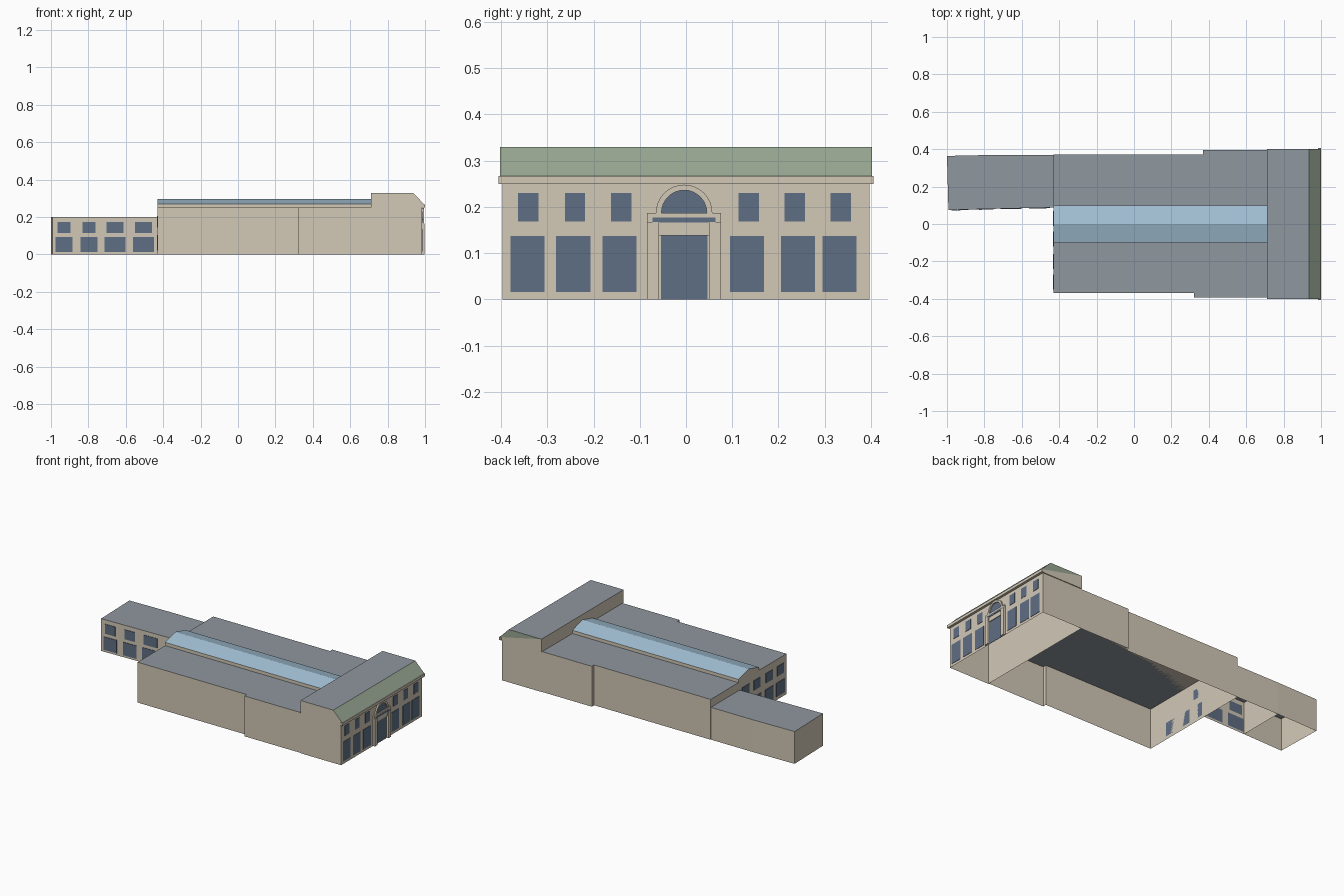
import bpy, bmesh, math
from mathutils import Vector

cube = bpy.data.objects.get("Cube")
if cube:
    bpy.data.objects.remove(cube)


def material(name, rgb):
    m = bpy.data.materials.new(name)
    lin = [((c / 255 + 0.055) / 1.055) ** 2.4 for c in rgb]
    m.use_nodes = True
    m.diffuse_color = (*lin, 1)
    m.node_tree.nodes["Principled BSDF"].inputs["Base Color"].default_value = (*lin, 1)
    return m


stone = material("warm stone", (210, 200, 182))
slate = material("slate roof", (143, 151, 159))
glass = material("skylight glass", (162, 191, 211))
pane = material("window blue", (95, 111, 132))
copper = material("green copper", (152, 167, 147))


def finish(name, bm, *mats):
    mesh = bpy.data.meshes.new(name)
    bm.normal_update()
    bm.to_mesh(mesh)
    bm.free()
    for m in mats:
        mesh.materials.append(m)
    ob = bpy.data.objects.new(name, mesh)
    bpy.context.collection.objects.link(ob)
    return ob


def add_prism(bm, points, offset):
    """Closed solid: a flat outline swept along an offset."""
    base = [bm.verts.new(p) for p in points]
    top = [bm.verts.new(Vector(p) + Vector(offset)) for p in points]
    faces = [bm.faces.new(base), bm.faces.new(top)]
    for i in range(len(base)):
        j = (i + 1) % len(base)
        faces.append(bm.faces.new((base[i], base[j], top[j], top[i])))
    bmesh.ops.recalc_face_normals(bm, faces=faces)


def prisms(name, outlines, offset, mat):
    bm = bmesh.new()
    for o in outlines:
        add_prism(bm, o, offset)
    return finish(name, bm, mat)


def shell(name, plan, height, open_sides=(), roof=True):
    """Walls and flat roof over a counter-clockwise plan, no floor."""
    bm = bmesh.new()
    low = [bm.verts.new((x, y, 0)) for x, y in plan]
    top = [bm.verts.new((x, y, height)) for x, y in plan]
    for i in range(len(plan)):
        j = (i + 1) % len(plan)
        if i not in open_sides:
            bm.faces.new((low[i], low[j], top[j], top[i]))
    if roof:
        bm.faces.new(top).material_index = 1
    return finish(name, bm, stone, slate)


def rect_x(x, y0, y1, z0, z1):
    return [(x, y0, z0), (x, y1, z0), (x, y1, z1), (x, y0, z1)]


EAVE, FACE = 0.25, 0.985

# Main hall, with a wider bay next to the head building
shell("main_hall", [(-0.43, -0.37), (0.32, -0.37), (0.32, -0.393), (0.71, -0.393),
                    (0.71, 0.395), (0.37, 0.395), (0.37, 0.372), (-0.43, 0.372)],
      EAVE, open_sides=(3,))
shell("head_walls", [(0.71, -0.397), (FACE, -0.397), (FACE, 0.397), (0.71, 0.397)],
      EAVE, roof=False)

# Rear annex in two slightly tapering boxes
shell("annex_inner", [(-0.72, 0.082), (-0.43, 0.088), (-0.43, 0.37), (-0.72, 0.37)],
      0.2, open_sides=(1, 3))
shell("annex_outer", [(-0.992, 0.075), (-0.72, 0.082), (-0.72, 0.37), (-1.0, 0.364)], 0.2)

# Skylight: low curb with a glazed gable
bm = bmesh.new()
add_prism(bm, [(-0.43, -0.1, EAVE), (-0.43, 0.1, EAVE), (-0.43, 0.1, 0.27),
               (-0.43, 0, 0.297), (-0.43, -0.1, 0.27)], (1.14, 0, 0))
for f in bm.faces:
    if f.normal.z > 0.5:
        f.material_index = 1
finish("skylight", bm, stone, glass)

# Attic of the head building with a sloping green front
bm = bmesh.new()
add_prism(bm, [(0.71, -0.402, EAVE), (0.99, -0.402, EAVE), (0.997, -0.402, 0.267),
               (0.935, -0.402, 0.33), (0.71, -0.402, 0.33)], (0, 0.804, 0))
far = [v for v in bm.verts if v.co.y > 0]
back_top = next(v for v in far if v.co.x < 0.72 and v.co.z > 0.3)
front_low = next(v for v in far if v.co.x > 0.995)
bmesh.ops.connect_verts(bm, verts=[back_top, front_low])
bm.normal_update()
for f in bm.faces:
    n, c = f.normal, f.calc_center_median()
    if n.z > 0.9:
        f.material_index = 1
    elif n.z > 0.3 or (n.y > 0.9 and len(f.verts) == 3):
        f.material_index = 2
finish("attic", bm, stone, slate, copper)

# Front cornice
prisms("cornice", [rect_x(FACE, -0.405, 0.405, EAVE, 0.267)], (0.015, 0, 0), stone)

# Facade windows
low_centres = (-0.343, -0.244, -0.144, 0.132, 0.242, 0.332)
high_centres = (-0.341, -0.24, -0.14, 0.136, 0.235, 0.335)
panes = [rect_x(FACE, c - 0.037, c + 0.037, 0.016, 0.137) for c in low_centres]
panes += [rect_x(FACE, c - 0.022, c + 0.022, 0.168, 0.23) for c in high_centres]
prisms("facade_windows", panes, (0.002, 0, 0), pane)

# Entrance: pilasters, lintels, arch
MID = -0.004
prisms("entrance_pilasters", [rect_x(FACE, MID + s * 0.067 - 0.013, MID + s * 0.067 + 0.013, 0, 0.167)
                              for s in (-1, 1)], (0.013, 0, 0), stone)
prisms("entrance_entablature", [rect_x(FACE, MID - 0.08, MID + 0.08, 0.165, 0.187)],
       (0.009, 0, 0), stone)
prisms("door_lintel", [rect_x(FACE, MID - 0.056, MID + 0.056, 0.138, 0.15),
                       rect_x(FACE, MID - 0.056, MID + 0.056, 0.15, 0.165)],
       (0.006, 0, 0), stone)
prisms("entrance_transom", [rect_x(FACE + 0.009, MID - 0.068, MID + 0.068, 0.166, 0.177)],
       (0.001, 0, 0), pane)
prisms("entrance_door", [rect_x(FACE, MID - 0.05, MID + 0.05, 0, 0.138)], (0.002, 0, 0), pane)


def arc(radius, reverse=False):
    steps = 16
    pts = [(FACE, MID + radius * math.cos(math.pi * i / steps),
            0.187 + radius * math.sin(math.pi * i / steps)) for i in range(steps + 1)]
    return pts[::-1] if reverse else pts


prisms("arch_surround", [arc(0.061) + arc(0.049, True)], (0.009, 0, 0), stone)
prisms("arch_window", [arc(0.049)], (0.002, 0, 0), pane)


# Annex windows, following the slanted wall
def annex_pane(c, half, z0, z1):
    def y(x):
        return 0.075 + (x + 0.992) * 0.0235 if x < -0.72 else 0.082 + (x + 0.72) * 0.0207
    a, b = c - half, c + half
    return [(a, y(a), z0), (b, y(b), z0), (b, y(b), z1), (a, y(a), z1)]


panes = []
for c, half in ((-0.93, 0.035), (-0.797, 0.035), (-0.658, 0.046), (-0.506, 0.046)):
    panes += [annex_pane(c, half, 0.115, 0.174), annex_pane(c, half + 0.01, 0.013, 0.094)]
prisms("annex_windows", panes, (0, -0.003, 0), pane)

# Rear end windows of the main hall
panes = []
for c in (-0.31, -0.2, -0.08, 0.03):
    panes += [rect_x(-0.43, c - 0.033, c + 0.033, 0.145, 0.205),
              rect_x(-0.43, c - 0.04, c + 0.04, 0.02, 0.105)]
prisms("rear_windows", panes, (-0.003, 0, 0), pane)
